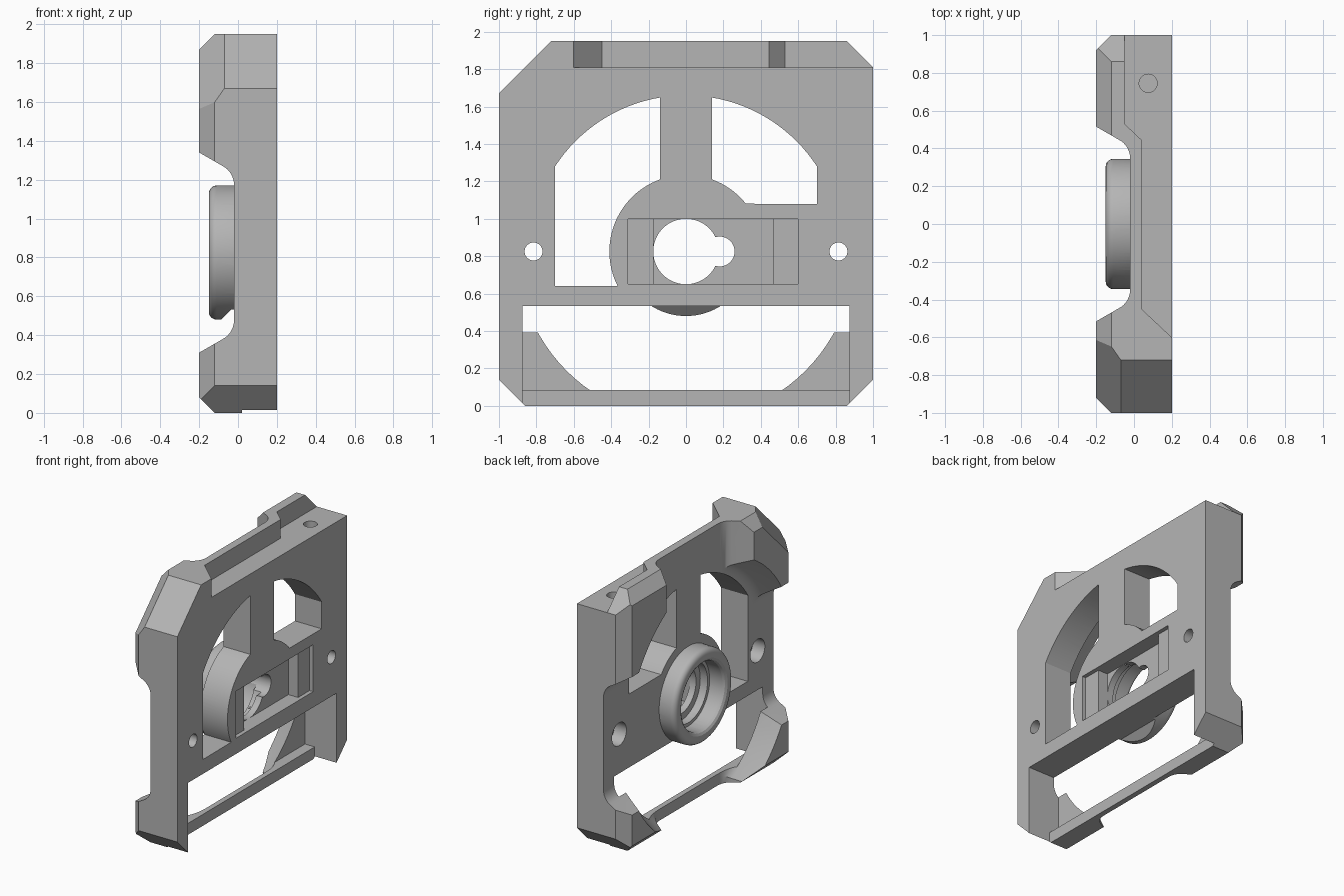
import bpy, bmesh
from math import sin, cos, pi, radians, atan2, hypot
from mathutils import Matrix, Vector

old = bpy.data.objects.get("Cube")
if old:
    bpy.data.objects.remove(old)

CZ = 0.825  # height of the central axis

grey = bpy.data.materials.new("mid_grey")
grey.use_nodes = True
grey.diffuse_color = (0.46, 0.46, 0.46, 1)
grey.node_tree.nodes["Principled BSDF"].inputs["Base Color"].default_value = (0.46, 0.46, 0.46, 1)


def to_object(name, bm):
    bmesh.ops.recalc_face_normals(bm, faces=bm.faces[:])
    mesh = bpy.data.meshes.new(name)
    bm.to_mesh(mesh)
    bm.free()
    mesh.materials.append(grey)
    ob = bpy.data.objects.new(name, mesh)
    bpy.context.collection.objects.link(ob)
    return ob


def prism(name, pts, lo, hi, axis="x"):
    """Extrude a 2D outline along one axis; the outline uses the other two in order."""
    place = {"x": lambda a, b, t: (t, a, b),
             "y": lambda a, b, t: (a, t, b),
             "z": lambda a, b, t: (a, b, t)}[axis]
    bm = bmesh.new()
    low = [bm.verts.new(place(a, b, lo)) for a, b in pts]
    high = [bm.verts.new(place(a, b, hi)) for a, b in pts]
    bm.faces.new(low)
    bm.faces.new(high)
    n = len(pts)
    for i in range(n):
        j = (i + 1) % n
        bm.faces.new((low[i], low[j], high[j], high[i]))
    return to_object(name, bm)


def lathe(name, profile, steps=96):
    """Revolve closed (x, radius) points around the central x axis."""
    bm = bmesh.new()
    rings = []
    for i in range(steps):
        a = 2 * pi * i / steps
        rings.append([bm.verts.new((x, r * cos(a), CZ + r * sin(a))) for x, r in profile])
    n = len(profile)
    for i in range(steps):
        p, q = rings[i], rings[(i + 1) % steps]
        for k in range(n):
            m = (k + 1) % n
            bm.faces.new((p[k], p[m], q[m], q[k]))
    bmesh.ops.remove_doubles(bm, verts=bm.verts[:], dist=1e-5)
    return to_object(name, bm)


def circle(y, z, r, n=48):
    return [(y + r * cos(2 * pi * i / n), z + r * sin(2 * pi * i / n)) for i in range(n)]


def arc(start, end, n=16):
    """Arc about the central axis between two (y, z) points, by the short way round."""
    a, b = (atan2(z - CZ, y) for y, z in (start, end))
    d = (b - a + pi) % (2 * pi) - pi
    r = hypot(start[0], start[1] - CZ)
    return [(r * cos(a + d * i / n), CZ + r * sin(a + d * i / n)) for i in range(n + 1)]


def combine(ob, tool, op="DIFFERENCE"):
    tool.hide_render = True
    mod = ob.modifiers.new("combine", "BOOLEAN")
    mod.operation, mod.solver, mod.object = op, "EXACT", tool
    bpy.context.view_layer.objects.active = ob
    bpy.ops.object.modifier_apply(modifier=mod.name)
    bpy.data.objects.remove(tool)


# Plate body
outline = [(-1, 0.14), (-0.86, 0), (0.86, 0), (1, 0.14),
           (1, 1.81), (0.86, 1.95), (-0.72, 1.95), (-1, 1.67)]
frame = prism("frame", outline, -0.2, 0.2)

# Chamfers around the rear edge
bm = bmesh.new()
bm.from_mesh(frame.data)
for point, normal in (((-0.12, 0, 1.95), (-1, 0, 1)), ((-0.12, 0, 0), (-1, 0, -1)),
                      ((-0.12, 1, 1), (-1, 1, 0)), ((-0.12, -1, 1), (-1, -1, 0)),
                      ((-0.07, -1, 1.67), (-1, -0.7, 0.7))):
    cut = bmesh.ops.bisect_plane(bm, geom=bm.verts[:] + bm.edges[:] + bm.faces[:], dist=1e-5,
                                 plane_co=point, plane_no=Vector(normal).normalized(),
                                 clear_outer=True)
    edges = [e for e in cut["geom_cut"] if isinstance(e, bmesh.types.BMEdge)]
    bmesh.ops.edgeloop_fill(bm, edges=edges)
bmesh.ops.recalc_face_normals(bm, faces=bm.faces[:])
bm.to_mesh(frame.data)
bm.free()

# Rear relief: a cross of two filleted channels and a round dish
flank = [(-0.3, 0.573), (-0.07, 0.44)]
flank += [(-0.12 + 0.1 * cos(t), 0.345 + 0.11 * sin(t))
          for t in (radians(50 - 10 * i) for i in range(6))]
wide = flank + [(x, -h) for x, h in reversed(flank)]
wide = [p for i, p in enumerate(wide) if p not in wide[:i]]
combine(frame, prism("side_channel", [(x, CZ + h) for x, h in wide], -1.2, 1.2, "y"))
combine(frame, prism("upright_channel", wide, -0.3, 2.2, "z"))
dish = [(x, h + 0.47) for x, h in flank]
combine(frame, lathe("dish", [(-0.3, 0)] + dish + [(-0.02, 0)]))

# Openings either side of the central rib
left = [(-0.7, 0.64)] + arc((-0.7, 1.28), (-0.14, 1.65)) + arc((-0.14, 1.21), (-0.37, 0.64), 28)
right = ([(0.7, 1.08)] + arc((0.7, 1.28), (0.14, 1.65)) + arc((0.14, 1.21), (0.32, 1.08), 8))
for pts in (left, right):
    combine(frame, prism("opening", pts, -0.4, 0.4))

# Round collar on the rear
collar = [(0.02, 0.345), (-0.11, 0.345)]
collar += [(-0.11 - 0.04 * sin(t), 0.305 + 0.04 * cos(t)) for t in (radians(18 * i) for i in range(1, 6))]
collar += [(-0.15, 0.275), (-0.14, 0.258), (-0.125, 0.25), (0.02, 0.25)]
combine(frame, lathe("collar", collar), "UNION")

# Stepped bore and keyed hole
combine(frame, lathe("bore", [(-0.3, 0), (-0.3, 0.25), (-0.02, 0.25), (-0.02, 0.225),
                              (0.04, 0.225), (0.04, 0)]))
combine(frame, prism("hole", circle(0, CZ, 0.175, 64), -0.4, 0.4))
combine(frame, prism("key", circle(0.18, CZ, 0.08, 32), -0.4, 0.4))

# Stepped pocket in the flat face
for y0, y1, floor in ((-0.31, 0.6, 0.17), (-0.175, 0.465, 0.09)):
    combine(frame, prism("pocket", [(y0, 0.65), (y1, 0.65), (y1, 1.0), (y0, 1.0)], floor, 0.4))

# Lower window, leaving a thin bar at the bottom
window = [(0.3, 0.533), (-0.035, 0.533), (-0.095, 0.47), (-0.06, 0.47), (-0.06, 0.085),
          (0.02, 0.085), (0.02, -0.1), (0.3, -0.1)]
combine(frame, prism("window", window, -0.875, 0.875, "y"))

# Ledge along the top with its screw hole
ledge = [(0.3, -0.694), (0.04, -0.45), (0.04, 0.445), (-0.05, 0.53), (-0.05, 1.2), (0.3, 1.2)]
combine(frame, prism("ledge", ledge, 1.81, 2.2, "z"))
combine(frame, prism("screw_hole", circle(0.075, 0.745, 0.048, 32), 1.68, 2.0, "z"))

# Side bolt holes, wider at the rear
for side in (-1, 1):
    combine(frame, prism("bolt_hole", circle(side * 0.815, CZ, 0.048, 32), -0.4, 0.4))
    combine(frame, prism("bolt_seat", circle(side * 0.815, CZ, 0.085, 40), -0.4, 0.08))

# Shading
bpy.ops.object.select_all(action="DESELECT")
frame.select_set(True)
bpy.context.view_layer.objects.active = frame
bpy.ops.object.shade_smooth_by_angle(angle=radians(25))
